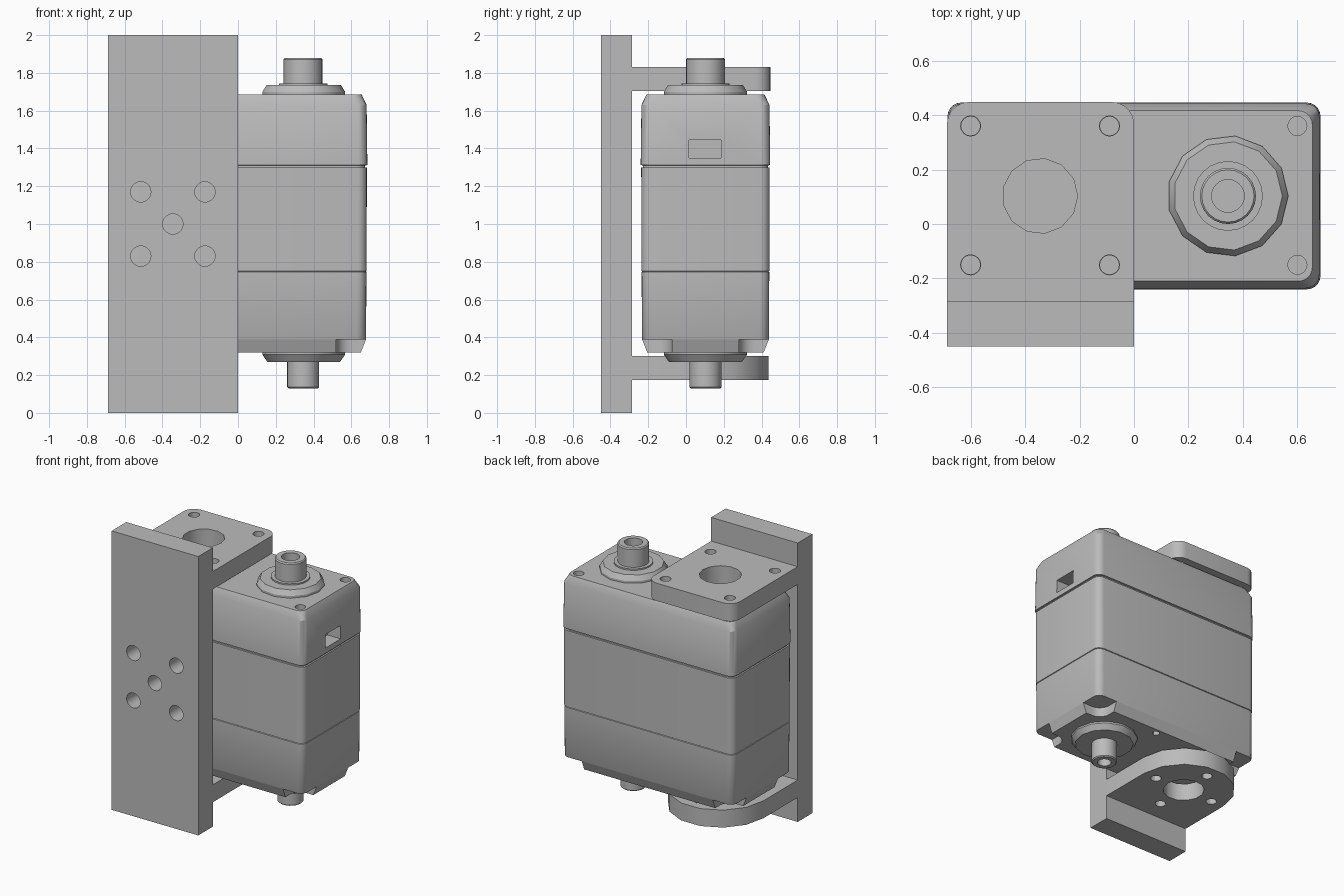
import bpy, bmesh
from math import sin, cos, pi, radians

if "Cube" in bpy.data.objects:
    bpy.data.objects.remove(bpy.data.objects["Cube"])

grey = bpy.data.materials.new("machined_grey")
grey.use_nodes = True
grey.diffuse_color = (0.5, 0.5, 0.5, 1)
grey.node_tree.nodes["Principled BSDF"].inputs["Base Color"].default_value = (0.5, 0.5, 0.5, 1)


def arc(cx, cy, r, start, end, n):
    angles = [radians(start + (end - start) * i / n) for i in range(n + 1)]
    return [(cx + r * cos(a), cy + r * sin(a)) for a in angles]


def circle(cx, cy, r, n=24):
    return arc(cx, cy, r, 0, 360, n)[:-1]


def rounded_rect(cx, cy, hx, hy, r, n=5):
    corners = [(1, 1, 0), (-1, 1, 90), (-1, -1, 180), (1, -1, 270)]
    return [p for sx, sy, a in corners
            for p in arc(cx + sx * (hx - r), cy + sy * (hy - r), r, a, a + 90, n)]


def loft(bm, sections):
    """Skin a stack of (outline, z) sections and cap both ends."""
    rings = [[bm.verts.new((x, y, z)) for x, y in pts] for pts, z in sections]
    for a, b in zip(rings, rings[1:]):
        for i in range(len(a)):
            j = (i + 1) % len(a)
            bm.faces.new((a[i], a[j], b[j], b[i]))
    bm.faces.new(rings[0][::-1])
    bm.faces.new(rings[-1])


def make(name, *stacks):
    bm = bmesh.new()
    for stack in stacks:
        loft(bm, stack)
    bmesh.ops.recalc_face_normals(bm, faces=bm.faces)
    mesh = bpy.data.meshes.new(name)
    bm.to_mesh(mesh)
    bm.free()
    obj = bpy.data.objects.new(name, mesh)
    bpy.context.collection.objects.link(obj)
    mesh.materials.append(grey)
    return obj


def select(obj):
    bpy.ops.object.select_all(action='DESELECT')
    obj.select_set(True)
    bpy.context.view_layer.objects.active = obj


def carve(obj, *stacks, rotate_x=0):
    cutter = make("cutter", *stacks)
    cutter.hide_render = True
    cutter.rotation_euler.x = rotate_x
    bpy.context.view_layer.update()
    mod = obj.modifiers.new("cut", 'BOOLEAN')
    mod.operation, mod.solver, mod.object = 'DIFFERENCE', 'EXACT', cutter
    select(obj)
    bpy.ops.object.modifier_apply(modifier=mod.name)
    bpy.data.objects.remove(cutter)


def prism(pts, z0, z1):
    return [(pts, z0), (pts, z1)]


def lathe(cx, cy, profile, n=24):
    return [(circle(cx, cy, r, n), z) for r, z in profile]


CY = 0.103           # shared depth centre of body, shafts and tabs
SX = 0.345           # shaft offset from the middle
HX, HY = 0.685, 0.343
screw_ys = (0.36, -0.15)
parts = []

# Motor body: chamfered ends, slight draft, two seams
body_profile = [(0.32, 0.035), (0.39, 0.007), (0.745, 0.005), (0.748, 0.009),
                (0.751, 0.004), (1.298, 0.003), (1.3, 0.012), (1.31, 0.012),
                (1.312, 0.0), (1.63, 0.004), (1.685, 0.03)]
body = make("motor_body", [(rounded_rect(0, CY, HX - d, HY - d, 0.05), z)
                           for z, d in body_profile])
parts.append(body)

# Corner notches in the bottom
carve(body, *[prism(rounded_rect(sx * 0.67, CY + sy * 0.328, 0.15, 0.15, 0.08), 0.25, 0.388)
              for sx in (-1, 1) for sy in (-1, 1)])
# Screw holes, top and bottom, and the cable socket
carve(body, *[prism(circle(x, y, 0.035, 16), 1.6, 1.75)
              for x in (-0.6, -0.09, 0.6) for y in screw_ys])
carve(body, *[prism(circle(0.12, y, 0.025, 12), 0.25, 0.38) for y in (0.37, -0.165)])
socket = [(0.58, 0.015), (0.75, 0.015), (0.75, 0.185), (0.58, 0.185)]
carve(body, prism(socket, 1.35, 1.445))

# Bearing collars and hollow shafts
parts.append(make("top_collar", lathe(SX, CY, [(0.222, 1.68), (0.222, 1.7), (0.2, 1.735)], 13)))
parts.append(make("top_shaft", lathe(SX, CY, [
    (0.128, 1.73), (0.128, 1.745), (0.103, 1.745), (0.103, 1.872),
    (0.096, 1.88), (0.06, 1.88), (0.06, 1.76)])))
parts.append(make("bottom_collar", lathe(SX, CY, [(0.222, 0.325), (0.222, 0.308), (0.195, 0.27)], 13)))
parts.append(make("bottom_shaft", lathe(SX, CY, [
    (0.085, 0.275), (0.085, 0.137), (0.078, 0.13), (0.045, 0.13), (0.045, 0.22)])))

# Bracket back plate with five mounting holes
plate = make("bracket_plate", prism([(-0.687, -0.45), (0, -0.45), (0, -0.285), (-0.687, -0.285)], 0, 2))
spots = [(-SX, 1.0)] + [(-SX + sx * 0.17, 1 + sz * 0.17) for sx in (-1, 1) for sz in (-1, 1)]
carve(plate, *[prism(circle(x, z, 0.054, 20), 0.2, 0.5) for x, z in spots], rotate_x=pi / 2)
parts.append(plate)

# Upper tab: rounded corners, bore and four screw holes
root = [(-0.687, -0.285), (0, -0.285)]
upper = make("upper_tab", prism(
    root + arc(-0.08, 0.368, 0.08, 0, 90, 5) + arc(-0.607, 0.368, 0.08, 90, 180, 5), 1.703, 1.83))
carve(upper, prism(circle(-SX, CY, 0.138, 13), 1.6, 1.9),
      *[prism(circle(x, y, 0.037, 16), 1.6, 1.9) for x in (-0.6, -0.09) for y in screw_ys])
parts.append(upper)

# Lower tab: half-round end, bore and four holes on the axes
lower = make("lower_tab", prism(root + arc(-0.3435, CY, 0.3435, 0, 180, 7), 0.175, 0.3))
carve(lower, prism(circle(-SX, CY, 0.138, 13), 0.1, 0.4),
      *[prism(circle(x, y, 0.036, 12), 0.1, 0.4) for x, y in circle(-SX, CY, 0.24, 4)])
parts.append(lower)

for part in parts:
    select(part)
    bpy.ops.object.shade_smooth_by_angle(angle=radians(30))
